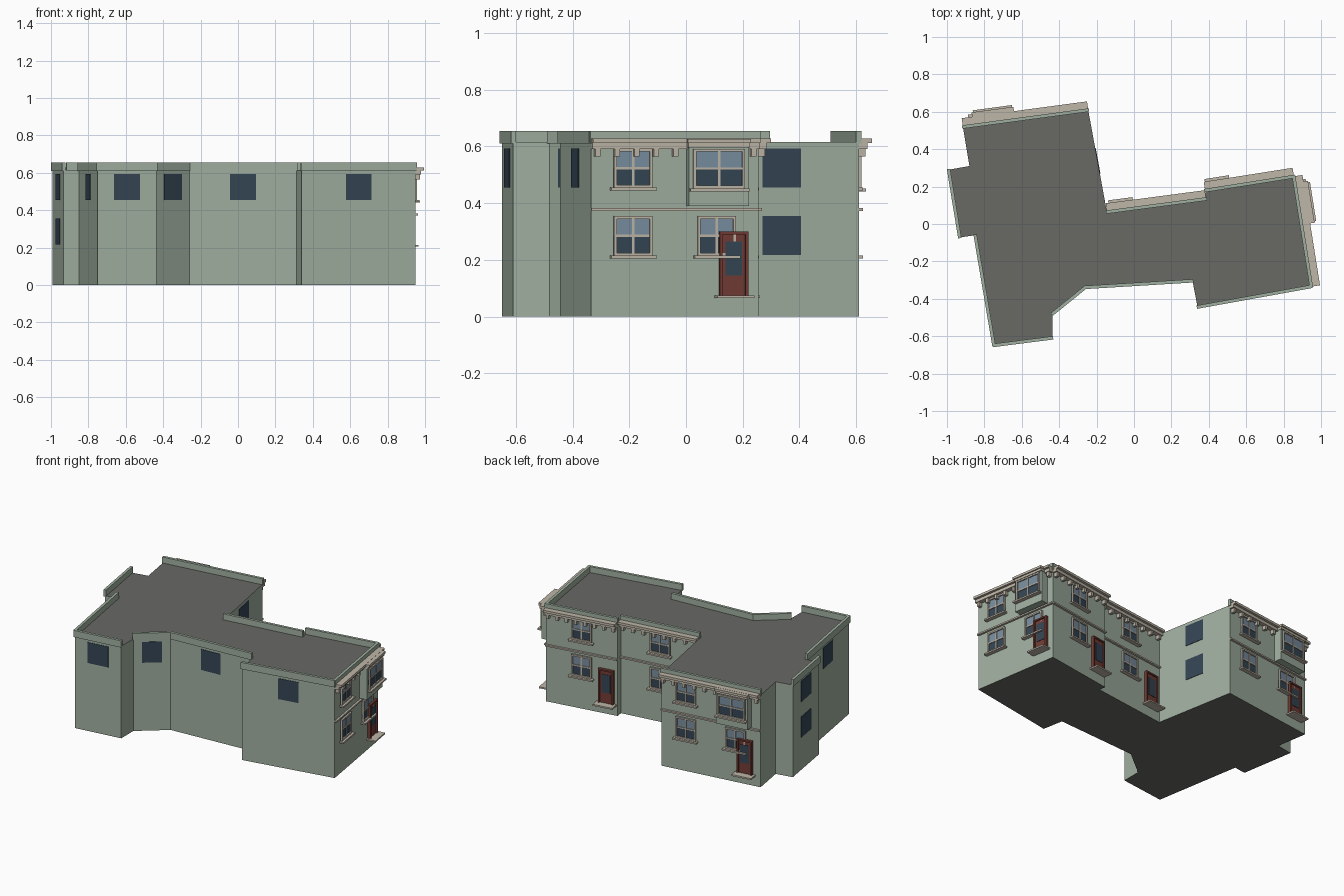
import bpy, bmesh
from mathutils import Vector

if "Cube" in bpy.data.objects:
    bpy.data.objects.remove(bpy.data.objects["Cube"])

def mat(name, r, g, b):
    m = bpy.data.materials.new(name)
    m.diffuse_color = (r, g, b, 1)
    m.use_nodes = True
    m.node_tree.nodes["Principled BSDF"].inputs["Base Color"].default_value = m.diffuse_color
    return m

SAGE = mat("sage", .35, .43, .35)
ROOF = mat("roof_grey", .14, .14, .13)
TRIM = mat("stone_trim", .52, .47, .39)
GLASS = mat("dark_glass", .035, .06, .09)
SKY = mat("light_glass", .19, .27, .35)
DOOR = mat("door_red", .17, .045, .035)

# Footprint corners, counterclockwise
P = dict(A=(-.915, .52), B=(-.245, .61), C=(-.145, .065), D=(.385, .135), E=(.38, .18),
         F=(.855, .255), G=(.949, -.335), H=(.34, -.445), I=(.313, -.305), J=(-.26, -.34),
         K=(-.436, -.482), L=(-.436, -.61), M=(-.75, -.65), N=(-.85, -.06),
         O=(-.933, -.072), P=(-.992, .29), Q=(-.88, .31))
parts = {}

def box(name, m, wall, u0, u1, z0, z1, d0, d1):
    """Box on a wall: u along it (from its left end), z up, d outward."""
    a, b = (Vector((*P[k], 0)) for k in wall)
    u = (b - a).normalized()
    n = Vector((u.y, -u.x, 0))
    bm = parts.setdefault(name, (bmesh.new(), m))[0]
    v = [bm.verts.new(a + u * s + n * d + Vector((0, 0, z)))
         for z in (z0, z1) for s, d in ((u0, d0), (u0, d1), (u1, d1), (u1, d0))]
    bm.faces.new(v[3::-1])
    bm.faces.new(v[4:])
    for i in range(4):
        j = (i + 1) % 4
        bm.faces.new((v[i], v[j], v[j + 4], v[i + 4]))

def length(wall):
    return (Vector(P[wall[0]]) - Vector(P[wall[1]])).length

def sash_window(wall, c, z0, z1, w=.137, d=0):
    """Framed four-pane window with sill."""
    l, r, f = c - w / 2, c + w / 2, .010
    mid = (z0 + z1) / 2
    box("window_lower_glass", GLASS, wall, l, r, z0, mid, d, d + .004)
    box("window_upper_glass", SKY, wall, l, r, mid, z1, d, d + .004)
    for a in (l, r - f):
        box("window_frames", TRIM, wall, a, a + f, z0, z1, d, d + .012)
    for z in (z0, z1 - f):
        box("window_frames", TRIM, wall, l, r, z, z + f, d, d + .012)
    box("window_frames", TRIM, wall, c - .004, c + .004, z0, z1, d, d + .009)
    box("window_frames", TRIM, wall, l, r, mid - .004, mid + .004, d, d + .009)
    box("window_sills", TRIM, wall, l - .013, r + .013, z0 - .01, z0, d, d + .027)

def door(wall, c):
    """Red door with a glass panel and a step."""
    box("doors", DOOR, wall, c - .051, c + .051, .075, .30, 0, .012)
    box("door_frames", DOOR, wall, c - .051, c - .041, .075, .30, 0, .02)
    box("door_frames", DOOR, wall, c + .041, c + .051, .075, .30, 0, .02)
    box("door_frames", DOOR, wall, c - .051, c + .051, .29, .30, 0, .02)
    box("door_glass", GLASS, wall, c - .03, c + .03, .145, .265, 0, .015)
    box("door_steps", TRIM, wall, c - .066, c + .066, .065, .075, 0, .06)

# Main body: sage walls, grey roof and underside
bm = bmesh.new()
base = bm.faces.new([bm.verts.new((*p, 0)) for p in reversed(P.values())])
top = bmesh.ops.extrude_face_region(bm, geom=[base])["geom"]
bmesh.ops.translate(bm, vec=(0, 0, .615), verts=[g for g in top if isinstance(g, bmesh.types.BMVert)])
bmesh.ops.recalc_face_normals(bm, faces=bm.faces)
for f in bm.faces:
    f.material_index = int(abs(f.normal.z) > .5)
me = bpy.data.meshes.new("building_body")
bm.to_mesh(me)
me.materials.append(SAGE)
me.materials.append(ROOF)
bpy.context.collection.objects.link(bpy.data.objects.new("building_body", me))

# Parapets
for w in ("BA", "DC", "FE", "GF", "HG", "JI", "KJ", "ML", "NM", "PO"):
    box("parapets", SAGE, w, -.004, length(w) + .004, .61, .655, -.01, .008)

# Plain windows on side and rear walls: wall, centre fraction, width, storeys
for w, t, wd, floors in (("ML", .5, .14, 1), ("KJ", .5, .12, 1), ("JI", .5, .137, 1),
                         ("HG", .5, .137, 1), ("NM", .5, .137, 1), ("PO", .5, .137, 2),
                         ("CB", .5, .137, 2)):
    c = length(w) * t
    for z in (.455, .217)[:floors]:
        box("plain_windows", GLASS, w, c - wd / 2, c + wd / 2, z, z + .138, 0, .003)

# Decorated street facades; the two wide ones carry a bay
for w, has_bay in (("BA", True), ("GF", True), ("FE", False), ("DC", False)):
    n = length(w)
    box("cornice_top", TRIM, w, 0, n, .612, .628, 0, .046)
    box("cornice_lower", TRIM, w, 0, n, .592, .612, 0, .03)
    box("belt_course", TRIM, w, 0, n, .373, .383, 0, .014)
    count = round(n / .072)
    c = n * .75
    for i in range(count + 1):
        u = .02 + (n - .04) * i / count
        if not (has_bay and abs(u - c) < .11):
            box("cornice_brackets", TRIM, w, u - .009, u + .009, .565, .592, 0, .025)
    for t in ((.25, .75) if has_bay else (.5,)):
        sash_window(w, n * t, .215, .355)
        if t < .7:
            sash_window(w, n * t, .455, .592)
    if has_bay:
        box("bay_boxes", SAGE, w, c - .107, c + .107, .39, .612, 0, .053)
        box("bay_caps", TRIM, w, c - .113, c + .113, .612, .627, 0, .07)
        box("bay_caps", TRIM, w, c - .11, c + .11, .597, .612, 0, .062)
        sash_window(w, c, .452, .592, .185, .053)
    door(w, n * .85)

# Turn the collected boxes into objects
for name, (bm, m) in parts.items():
    me = bpy.data.meshes.new(name)
    bmesh.ops.recalc_face_normals(bm, faces=bm.faces)
    bm.to_mesh(me)
    me.materials.append(m)
    bpy.context.collection.objects.link(bpy.data.objects.new(name, me))
